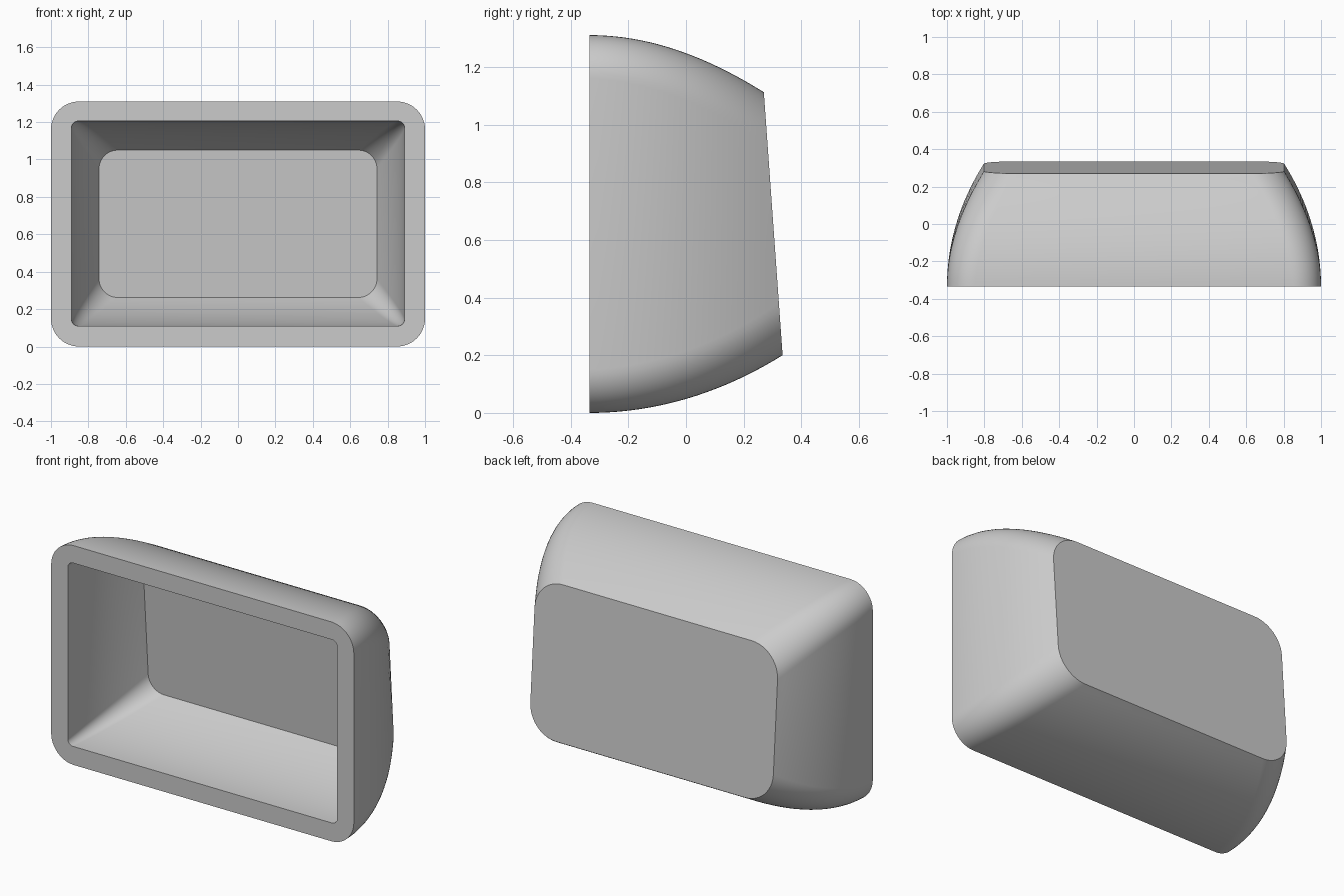
import bpy, bmesh, math

cube = bpy.data.objects.get("Cube")
if cube:
    bpy.data.objects.remove(cube, do_unlink=True)

CORNER = 12   # segments per rounded corner
STEPS = 20    # rings from rim to back
FRONT = -0.335


def back_plane(z, inset):
    """Depth of the slightly leaning back wall at height z."""
    return 0.335 - 0.0714 * (z - 0.2) - inset


def rounded_rect(half_w, low, high, r):
    """Outline of a rounded rectangle as (x, z) points."""
    points = []
    corners = [(1, high - r), (-1, high - r), (-1, low + r), (1, low + r)]
    for quarter, (side, cz) in enumerate(corners):
        for k in range(CORNER + 1):
            a = math.pi / 2 * (quarter + k / CORNER)
            points.append((side * (half_w - r) + r * math.cos(a), cz + r * math.sin(a)))
    return points


def wall(bm, rim, end, inset):
    """Wall curving inward from the rim outline to a leaning back panel."""
    rings = []
    for s in range(STEPS + 1):
        t = s / STEPS
        size = [a + (b - a) * t * t for a, b in zip(rim[:3], end[:3])]
        radius = rim[3] + (end[3] - rim[3]) * t
        ring = []
        for x, z in rounded_rect(*size, radius):
            y = FRONT + (back_plane(z, inset) - FRONT) * t
            ring.append(bm.verts.new((x, y, z)))
        rings.append(ring)
    for a, b in zip(rings, rings[1:]):
        bridge(bm, a, b)
    bm.faces.new(rings[-1])
    return rings[0]


def bridge(bm, a, b):
    for i in range(len(a)):
        j = (i + 1) % len(a)
        bm.faces.new((a[i], a[j], b[j], b[i]))


# Hollow housing: outer wall, inner wall and the flat rim between them
bm = bmesh.new()
outer = wall(bm, (1.0, 0.0, 1.31, 0.15), (0.803, 0.2, 1.112, 0.18), 0.0)
inner = wall(bm, (0.89, 0.11, 1.205, 0.035), (0.743, 0.262, 1.05, 0.1), 0.11)
bridge(bm, outer, inner)
bmesh.ops.recalc_face_normals(bm, faces=bm.faces)
mesh = bpy.data.meshes.new("housing")
bm.to_mesh(mesh)
bm.free()
housing = bpy.data.objects.new("housing", mesh)
bpy.context.collection.objects.link(housing)

# Plain light grey
grey = bpy.data.materials.new("light grey")
grey.use_nodes = True
colour = (0.6, 0.6, 0.6, 1)
grey.diffuse_color = colour
grey.node_tree.nodes["Principled BSDF"].inputs["Base Color"].default_value = colour
mesh.materials.append(grey)

bpy.ops.object.select_all(action="DESELECT")
housing.select_set(True)
bpy.context.view_layer.objects.active = housing
bpy.ops.object.shade_smooth_by_angle(angle=math.radians(30))
